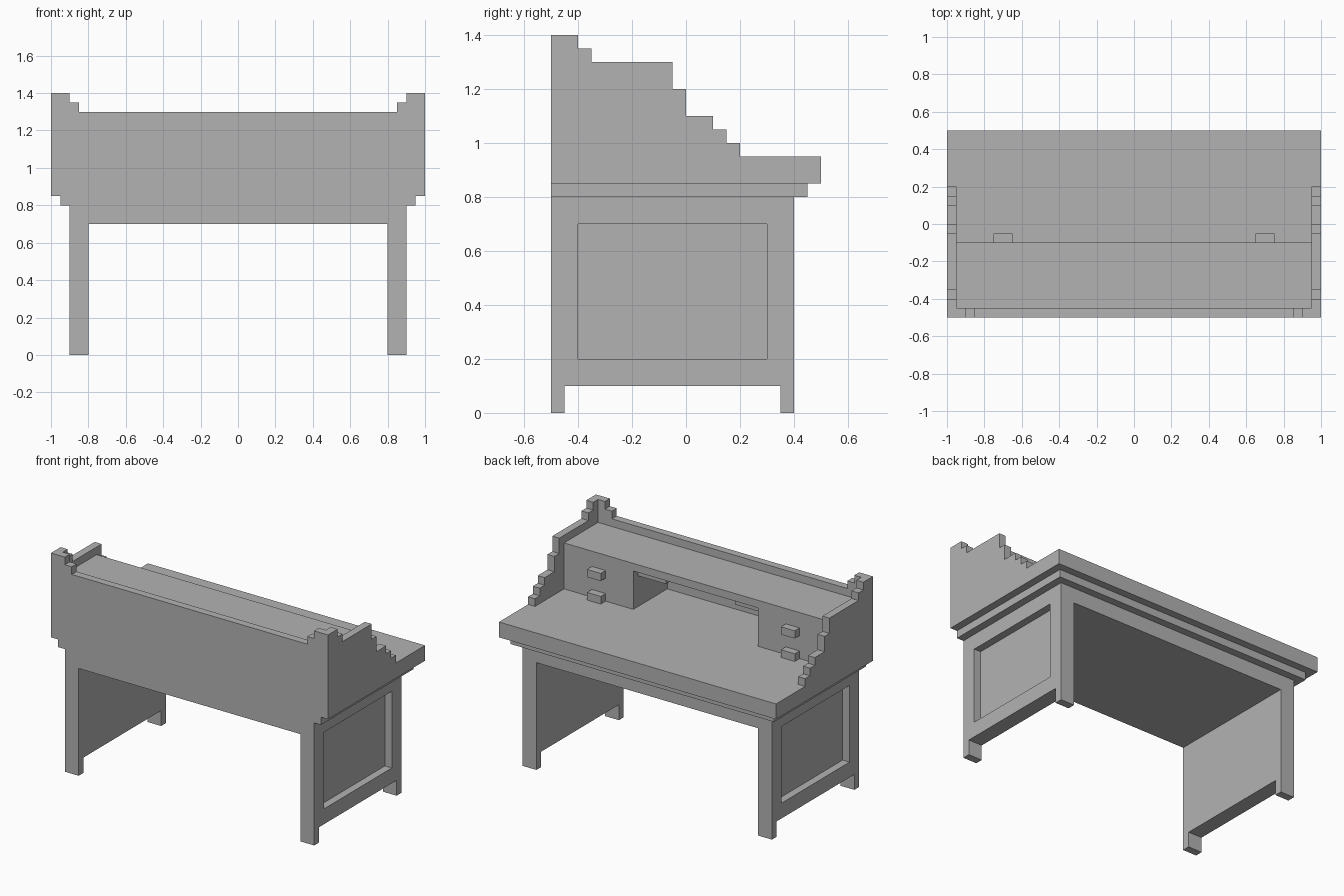
import bpy
import bmesh
from mathutils import Vector

if "Cube" in bpy.data.objects:
    bpy.data.objects.remove(bpy.data.objects["Cube"], do_unlink=True)

GREY = (0.45, 0.45, 0.45, 1.0)
mat = bpy.data.materials.new("plain grey")
mat.use_nodes = True
mat.diffuse_color = GREY
mat.node_tree.nodes["Principled BSDF"].inputs["Base Color"].default_value = GREY


def prism(name, points, offset):
    """Closed flat-sided solid: a polygon swept along an offset."""
    bm = bmesh.new()
    face = bm.faces.new([bm.verts.new(p) for p in points])
    swept = bmesh.ops.extrude_face_region(bm, geom=[face])["geom"]
    verts = [g for g in swept if isinstance(g, bmesh.types.BMVert)]
    bmesh.ops.translate(bm, verts=verts, vec=Vector(offset))
    bmesh.ops.recalc_face_normals(bm, faces=bm.faces)
    mesh = bpy.data.meshes.new(name)
    bm.to_mesh(mesh)
    bm.free()
    mesh.materials.append(mat)
    obj = bpy.data.objects.new(name, mesh)
    bpy.context.collection.objects.link(obj)
    return obj


def box(name, x, y, z):
    base = [(x[0], y[0], z[0]), (x[1], y[0], z[0]),
            (x[1], y[1], z[0]), (x[0], y[1], z[0])]
    return prism(name, base, (0, 0, z[1] - z[0]))


def side_slab(name, profile, x0, x1):
    """Sweep a (y, z) profile sideways from x0 to x1."""
    return prism(name, [(x0, y, z) for y, z in profile], (x1 - x0, 0, 0))


def span(side, a, b):
    return sorted((side * a, side * b))


def cut(obj, cutter):
    cutter.hide_render = True
    mod = obj.modifiers.new("recess", "BOOLEAN")
    mod.operation = "DIFFERENCE"
    mod.solver = "EXACT"
    mod.object = cutter
    bpy.context.view_layer.objects.active = obj
    bpy.ops.object.modifier_apply(modifier=mod.name)
    bpy.data.objects.remove(cutter, do_unlink=True)


# Worktop with the moulding and deep frame beneath it
box("frame_under_top", (-0.8, 0.8), (-0.5, 0.4), (0.7, 0.8))
box("moulding", (-0.95, 0.95), (-0.5, 0.45), (0.8, 0.85))
box("worktop", (-1, 1), (-0.5, 0.5), (0.85, 0.95))

# Raised rear panel with stepped corners
corner = [(0.95, 1.4), (0.9, 1.4), (0.9, 1.35), (0.85, 1.35), (0.85, 1.3)]
outline = [(0.95, 0.95)] + corner
outline += [(-x, z) for x, z in reversed(outline)]
prism("rear_panel", [(x, -0.5, z) for x, z in outline], (0, 0.05, 0))

# Shelf across the top of the drawer cabinets
box("shelf", (-0.95, 0.95), (-0.45, -0.1), (1.2, 1.25))

# Leg panel outline with two feet, and stepped wing outline
leg_profile = [(-0.5, 0), (-0.45, 0), (-0.45, 0.1), (0.35, 0.1),
               (0.35, 0), (0.4, 0), (0.4, 0.8), (-0.5, 0.8)]
steps = [(-0.4, 1.4), (-0.35, 1.35), (-0.05, 1.3), (0, 1.2),
         (0.1, 1.1), (0.15, 1.05), (0.2, 1.0)]
wing_profile = [(-0.5, 0.95), (-0.5, 1.4)]
for i, (y, z) in enumerate(steps):
    low = steps[i + 1][1] if i + 1 < len(steps) else 0.95
    wing_profile += [(y, z), (y, low)]

for side, label in ((1, "left"), (-1, "right")):
    # Leg panel with a recessed outer field
    leg = side_slab(label + "_leg_panel", leg_profile, side * 0.8, side * 0.9)
    cut(leg, box("recess_cutter", span(side, 0.85, 1.0), (-0.4, 0.3), (0.2, 0.7)))

    # Stepped wing, drawer cabinet and bracket under the shelf
    side_slab(label + "_wing", wing_profile, side * 0.95, side)
    box(label + "_cabinet", span(side, 0.45, 0.95), (-0.45, -0.1), (0.95, 1.2))
    box(label + "_bracket", span(side, 0.25, 0.45), (-0.2, -0.15), (1.15, 1.2))

    # Drawer handles
    for level, z in (("lower", 0.95), ("upper", 1.1)):
        box(f"{label}_{level}_handle", span(side, 0.65, 0.75), (-0.1, -0.05), (z, z + 0.05))
